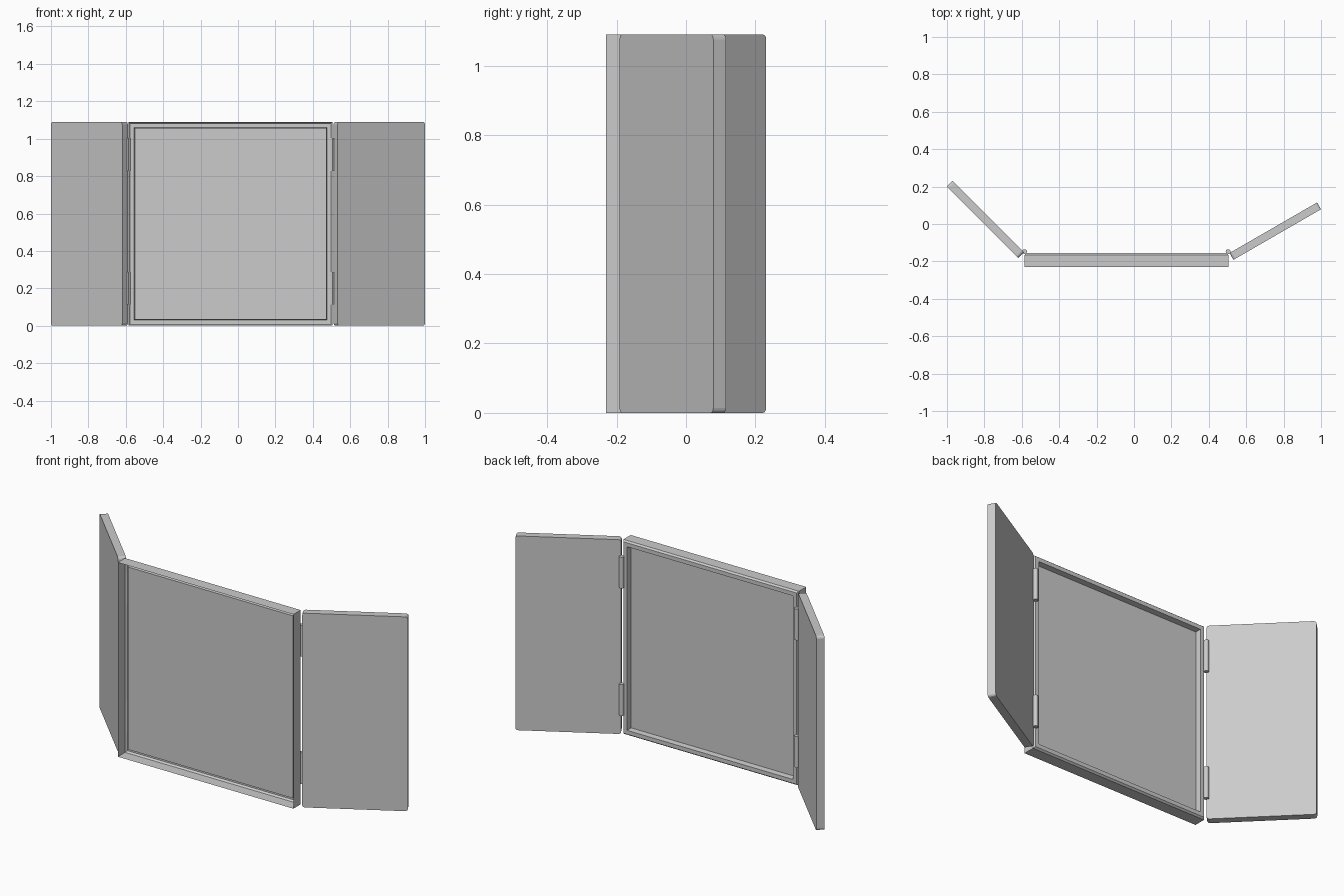
import bpy, bmesh, math
from mathutils import Matrix, Vector

if "Cube" in bpy.data.objects:
    bpy.data.objects.remove(bpy.data.objects["Cube"])

H = 1.09                      # overall height
X0, X1 = -0.585, 0.505        # frame sides


def finish(bm, name):
    me = bpy.data.meshes.new(name)
    bm.to_mesh(me)
    bm.free()
    ob = bpy.data.objects.new(name, me)
    bpy.context.collection.objects.link(ob)
    return ob


# Frame: open-front shell with chamfered back ring and recessed pane
def window_frame():
    bm = bmesh.new()
    profile = [(0, -0.23), (0, -0.166), (0.008, -0.156), (0.03, -0.156), (0.033, -0.187)]
    loops = []
    for i, y in profile:
        loops.append([bm.verts.new(p) for p in (
            (X0 + i, y, i), (X1 - i, y, i), (X1 - i, y, H - i), (X0 + i, y, H - i))])
    for a, b in zip(loops, loops[1:]):
        for k in range(4):
            n = (k + 1) % 4
            bm.faces.new((a[k], a[n], b[n], b[k]))
    bm.faces.new(loops[-1][::-1])
    finish(bm, "window_frame")


# Shutter: slab with rounded outline corners, swung open about its hinge edge
def shutter(name, pivot, angle, side):
    w, t = 0.54, 0.042
    bm = bmesh.new()
    bmesh.ops.create_cube(bm, size=1)
    bmesh.ops.scale(bm, vec=(w, t, H), verts=bm.verts)
    bmesh.ops.translate(bm, vec=(side * w / 2, -t / 2, H / 2), verts=bm.verts)
    edges = [e for e in bm.edges
             if abs((e.verts[0].co - e.verts[1].co).y) > t / 2]
    bmesh.ops.bevel(bm, geom=edges, offset=0.014, segments=3, profile=0.5, affect='EDGES')
    bm.transform(Matrix.Translation(Vector(pivot)) @ Matrix.Rotation(side * angle, 4, 'Z'))
    bmesh.ops.recalc_face_normals(bm, faces=bm.faces)
    finish(bm, name)


# Hinge barrel
def hinge(name, x, z):
    bm = bmesh.new()
    bmesh.ops.create_cone(bm, cap_ends=True, segments=12, radius1=0.013,
                          radius2=0.013, depth=0.175)
    bm.transform(Matrix.Translation((x, -0.148, z)))
    ob = finish(bm, name)
    bpy.context.view_layer.objects.active = ob
    ob.select_set(True)
    bpy.ops.object.shade_smooth_by_angle(angle=math.radians(40))
    ob.select_set(False)


window_frame()
shutter("left_shutter", (-0.589, -0.151, 0), math.radians(45), -1)
shutter("right_shutter", (0.511, -0.155, 0), math.radians(30), 1)
for side, x in (("left", X0), ("right", X1 - 0.002)):
    for level, z in (("lower", 0.2), ("upper", 0.915)):
        hinge(f"{side}_{level}_hinge", x, z)
